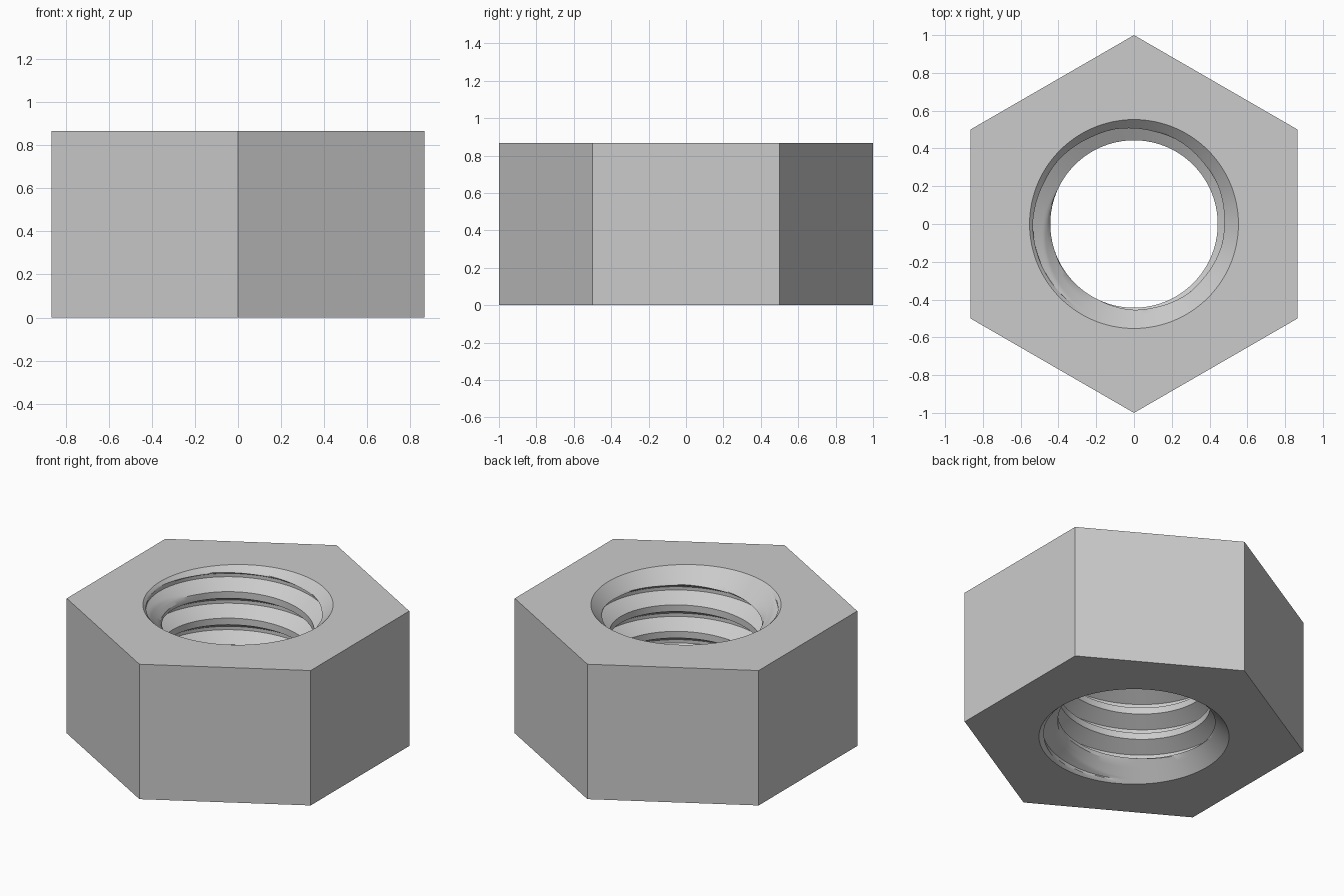
import bpy, bmesh, math

if "Cube" in bpy.data.objects:
    bpy.data.objects.remove(bpy.data.objects["Cube"])

HEIGHT = 0.866          # nut thickness
APOTHEM = math.cos(math.pi / 6)
CREST, ROOT = 0.443, 0.535
RIM = 0.553             # mouth of the 45 degree countersink
PITCH = 0.17
PHASE = 0.81            # height of a thread crest's lower edge at angle 0
N = 120                 # segments around

# thread profile over one pitch: (fraction, radius, subdivisions to next point)
PROFILE = [(0, CREST, 2), (0.25, CREST, 8), (0.5625, ROOT, 3), (0.6875, ROOT, 8), (1, CREST, 0)]


def thread_radius(frac):
    frac %= 1.0
    for (f0, r0, _), (f1, r1, _) in zip(PROFILE, PROFILE[1:]):
        if frac <= f1:
            return r0 + (r1 - r0) * (frac - f0) / (f1 - f0)
    return CREST


def hex_radius(a):
    local = (a + math.pi / 6) % (math.pi / 3) - math.pi / 6
    return APOTHEM / math.cos(local)


def polar(r, a, z):
    return (r * math.cos(a), r * math.sin(a), z)


def skin(bm, columns):
    for c0, c1 in zip(columns, columns[1:]):
        for k in range(len(c0) - 1):
            bm.faces.new((c0[k], c0[k + 1], c1[k + 1], c1[k]))


# fractions sampled along one pitch
steps = []
for (f0, _, n), (f1, _, _) in zip(PROFILE, PROFILE[1:]):
    steps += [f0 + (f1 - f0) * i / n for i in range(n)]

bm = bmesh.new()
bore, shell = [], []
for i in range(N + 1):
    a = 2 * math.pi * i / N
    # threaded bore: helical rows clipped to the faces and widened by the countersinks
    column = []
    for turn in range(-7, 3):
        for s in steps:
            z = PHASE + PITCH * (turn + s + i / N)
            z = min(max(z, 0), HEIGHT)
            frac = (z - PHASE) / PITCH - i / N
            r = max(thread_radius(frac), RIM - z, RIM - (HEIGHT - z))
            column.append(bm.verts.new(polar(r, a, z)))
    bore.append(column)
    # flat faces and hexagonal sides
    h = hex_radius(a)
    shell.append([bm.verts.new(polar(r, a, z)) for r, z in
                  ((RIM, 0), (h, 0), (h, HEIGHT), (RIM, HEIGHT))])
skin(bm, bore)
skin(bm, shell)
bmesh.ops.remove_doubles(bm, verts=bm.verts[:], dist=1e-5)
bmesh.ops.recalc_face_normals(bm, faces=bm.faces[:])

mesh = bpy.data.meshes.new("hex_nut")
bm.to_mesh(mesh)
bm.free()
nut = bpy.data.objects.new("hex_nut", mesh)
bpy.context.collection.objects.link(nut)
bpy.context.view_layer.objects.active = nut
nut.select_set(True)
bpy.ops.object.shade_smooth_by_angle(angle=math.radians(25))
